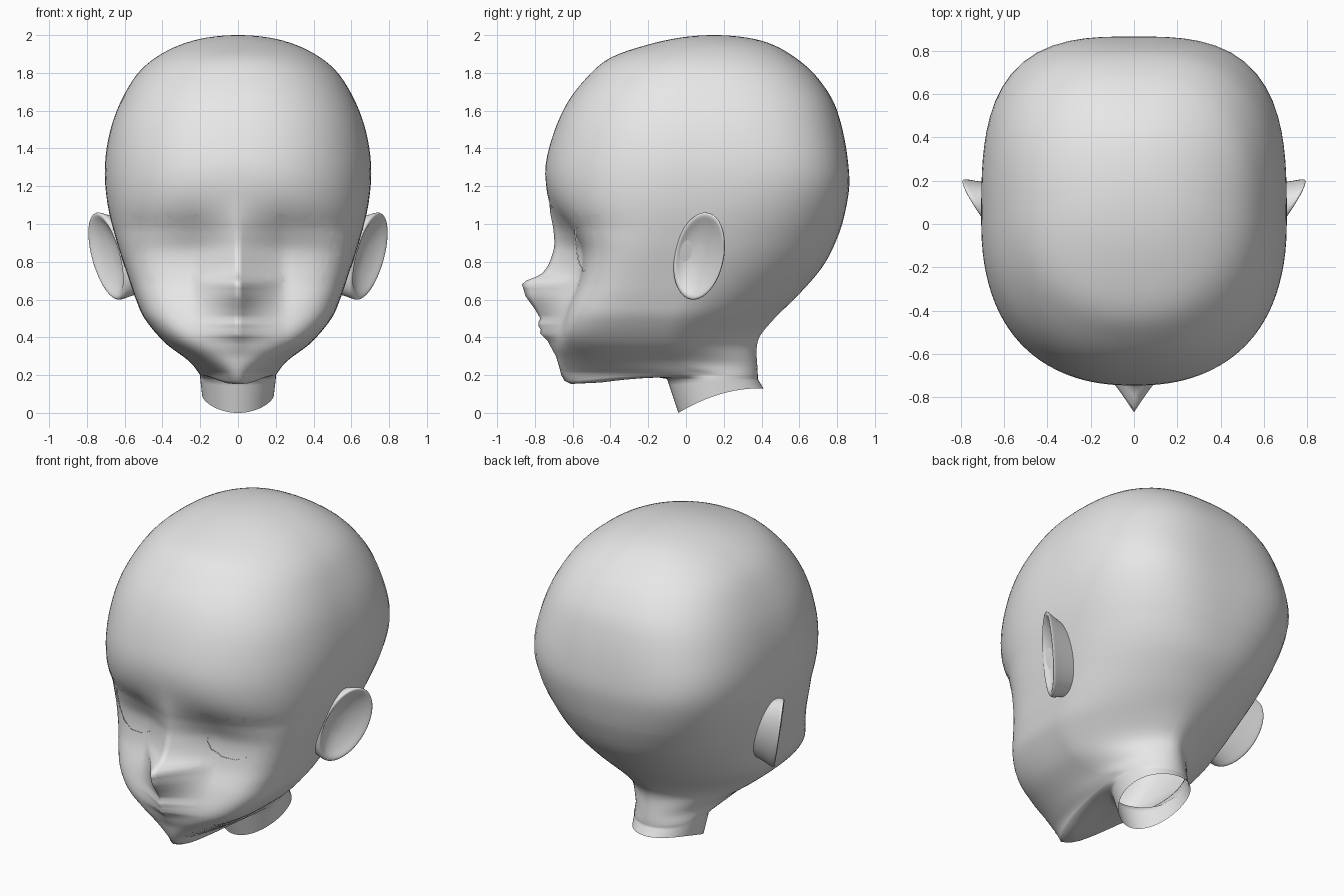
import bpy
import bmesh
from math import sin, cos, pi, sqrt
from mathutils import Vector

if "Cube" in bpy.data.objects:
    bpy.data.objects.remove(bpy.data.objects["Cube"], do_unlink=True)

skin = bpy.data.materials.new("plain grey")
skin.use_nodes = True
grey = (0.8, 0.8, 0.8, 1)
skin.diffuse_color = grey
skin.node_tree.nodes["Principled BSDF"].inputs["Base Color"].default_value = grey

SEGMENTS = 96

# Profiles as (height, value) pairs, from the crown down to the jaw
half_width = [(2, 0), (1.98, .2), (1.92, .37), (1.82, .51), (1.67, .61), (1.5, .675), (1.3, .705),
              (1.1, .69), (.9, .64), (.7, .575), (.6, .54), (.5, .495), (.37, .385), (.27, .255), (.2, .2)]
face_front = [(2, .15), (1.95, -.2), (1.88, -.4), (1.77, -.53), (1.63, -.635), (1.42, -.72),
              (1.25, -.745), (1.1, -.705), (.95, -.6), (.85, -.555), (.7, -.57), (.55, -.63),
              (.4, -.67), (.2, -.66)]
skull_back = [(2, .15), (1.97, .4), (1.88, .58), (1.77, .7), (1.6, .8), (1.25, .865), (1.05, .84),
              (.9, .79), (.77, .72), (.63, .6), (.48, .45), (.38, .38), (.2, .38)]
widest_y = [(2, .15), (1.6, .05), (1, 0), (.6, -.05), (.37, -.1), (.27, -.06), (.2, .14)]
front_square = [(2, 2), (1.6, 2.3), (1.25, 2.35), (1, 2.8), (.85, 3.6), (.6, 4.2), (.42, 4.2),
                (.3, 2.8), (.2, 1.7)]
back_square = [(2, 2), (1.5, 2.9), (1.25, 3.1), (.9, 2.5), (.6, 1.9), (.37, 1.5), (.27, 1.9), (.2, 2)]
nose_ridge = [(2, 0), (1.2, 0), (1.1, .015), (.95, .1), (.85, .15), (.78, .175), (.73, .205), (.69, .3),
              (.62, .25), (.55, .17), (.5, .125), (.47, .13), (.44, .105), (.42, .105),
              (.38, .06), (.3, .02), (.2, 0)]
eye_outline = [(.19, .84), (.2, .9), (.26, .95), (.35, .98), (.42, .985), (.48, .965),
               (.5, .92), (.48, .84), (.43, .78), (.36, .75), (.27, .755), (.21, .79)]


def sample(profile, z, smooth=True):
    """Interpolate a profile; the root keeps the crown round."""
    pts = [(sqrt(2 - h), v) for h, v in profile]
    u = sqrt(max(0, 2 - z))
    last = len(pts) - 1
    k = 0
    while k < last - 1 and pts[k + 1][0] < u:
        k += 1
    (a, va), (b, vb) = pts[k], pts[k + 1]
    t = min(1, (u - a) / (b - a))
    if not smooth:
        return va + (vb - va) * t

    def slope(i):
        lo, hi = pts[max(0, i - 1)], pts[min(last, i + 1)]
        return (hi[1] - lo[1]) / (hi[0] - lo[0])
    ma, mb = slope(k) * (b - a), slope(k + 1) * (b - a)
    c2 = 3 * (vb - va) - 2 * ma - mb
    c3 = 2 * (va - vb) + ma + mb
    return va + t * (ma + t * (c2 + t * c3))


def ring(z, yc, front, back, width, n_front, n_back):
    """Egg-shaped section, with more points on the face side."""
    row = []
    for i in range(SEGMENTS):
        turn = 2 * pi * i / SEGMENTS
        angle = turn - .35 * sin(turn)
        dx, dy = sin(angle), -cos(angle)
        depth, n = (yc - front, n_front) if dy < 0 else (back - yc, n_back)
        r = ((abs(dx) / width) ** n + (abs(dy) / depth) ** n) ** (-1 / n)
        row.append(Vector((r * dx, yc + r * dy, z)))
    return row


def head_ring(z):
    row = ring(z, *(sample(p, z) for p in (widest_y, face_front, skull_back,
                                           half_width, front_square, back_square)))
    ridge = sample(nose_ridge, z, smooth=False)
    for p in row:
        if p.y < -.3:
            p.y -= ridge * max(0, 1 - abs(p.x) / .25) ** 1.3
    return row


def loft(bm, rows, tip):
    """Skin a list of closed rows, with an end point before the first."""
    loops = [[bm.verts.new(p) for p in row] for row in rows]
    count = len(loops[0])
    top = bm.verts.new(tip)
    for i in range(count):
        j = (i + 1) % count
        bm.faces.new((top, loops[0][i], loops[0][j]))
        for upper, lower in zip(loops, loops[1:]):
            bm.faces.new((upper[i], lower[i], lower[j], upper[j]))
    bmesh.ops.recalc_face_normals(bm, faces=bm.faces[:])


def finish(bm, name):
    for f in bm.faces:
        f.smooth = True
    mesh = bpy.data.meshes.new(name)
    bm.to_mesh(mesh)
    bm.free()
    mesh.materials.append(skin)
    obj = bpy.data.objects.new(name, mesh)
    bpy.context.collection.objects.link(obj)
    return obj


def cut_eye(bm, side):
    """Cut the outline of one eye into the face and sink the inside a little."""
    corners = [Vector((side * x, 0, z)) for x, z in eye_outline]
    middle = sum(corners, Vector()) / len(corners)
    planes = []
    for a, b in zip(corners, corners[1:] + corners[:1]):
        normal = (b - a).cross(Vector((0, 1, 0))).normalized()
        if (middle - a).dot(normal) > 0:
            normal.negate()
        planes.append((a, normal))

    def nearby():
        found = []
        for f in bm.faces:
            c = f.calc_center_median()
            if c.y < -.2 and abs(c.x - middle.x) < .2 and abs(c.z - middle.z) < .17:
                found.append(f)
        return found
    for co, normal in planes:
        faces = nearby()
        edges = {e for f in faces for e in f.edges}
        verts = {v for f in faces for v in f.verts}
        bmesh.ops.bisect_plane(bm, geom=faces + list(edges) + list(verts), dist=.00001,
                               plane_co=co, plane_no=normal)
    inside = [f for f in nearby()
              if all((f.calc_center_median() - co).dot(n) < 0 for co, n in planes)]
    loose = bmesh.ops.split(bm, geom=inside)["geom"]
    bmesh.ops.translate(bm, vec=(0, .002, 0),
                        verts=[v for v in loose if isinstance(v, bmesh.types.BMVert)])


# Skull and face: fine steps over the crown, even steps down the face
heights = [2 - (i / 35) ** 2 for i in range(1, 36)] + [1 - i / 50 for i in range(1, 41)]
rows = [head_ring(z) for z in heights]

# Underside of the jaw, running back to the throat
jaw = rows[-1]
throat = ring(.18, .14, -.1, .38, .2, 2, 2)
for blend, dip in ((.03, .03), (.09, .045), (.3, .035), (.6, .005), (.85, -.01), (1, 0)):
    row = []
    for a, b in zip(jaw, throat):
        p = a.lerp(b, blend)
        p.z -= dip * min(1, (a - b).length / .5) * max(0, 1 - (p.x / .2) ** 2)
        row.append(p)
    rows.append(row)

# Neck, open at its slanted lower end
neck_end = ring(0, .17, -.04, .41, .19, 2, 2)
for p in neck_end:
    t = (p.y + .04) / .45
    p.z = .13 * t + .14 * t * (1 - t)
for step in range(1, 6):
    rows.append([a.lerp(b, step / 5) for a, b in zip(throat, neck_end)])

bm = bmesh.new()
loft(bm, rows, Vector((0, .15, 2)))
for side in (1, -1):
    cut_eye(bm, side)
finish(bm, "head")


# Ears: a dished flap flaring out towards the back
def ear_point(turn, scale, offset, side):
    dz = .235 * scale * sin(turn)
    y = .07 + .135 * scale * cos(turn) + .14 * dz
    z = .83 + dz
    x = .5 * sample(half_width, z) + .315 + .6 * (y + .06) + offset
    return Vector((side * x, y, z))


for side, name in ((1, "left_ear"), (-1, "right_ear")):
    loops = [[ear_point(2 * pi * i / 16, scale, offset, side) for i in range(16)]
             for scale, offset in ((.35, -.06), (.75, -.03), (.95, .005), (1.03, -.01),
                                   (.97, -.04), (.8, -.18))]
    bm = bmesh.new()
    loft(bm, loops, ear_point(0, 0, -.065, side))
    ear = finish(bm, name)
    rounding = ear.modifiers.new("rounding", 'SUBSURF')
    rounding.levels = rounding.render_levels = 2
